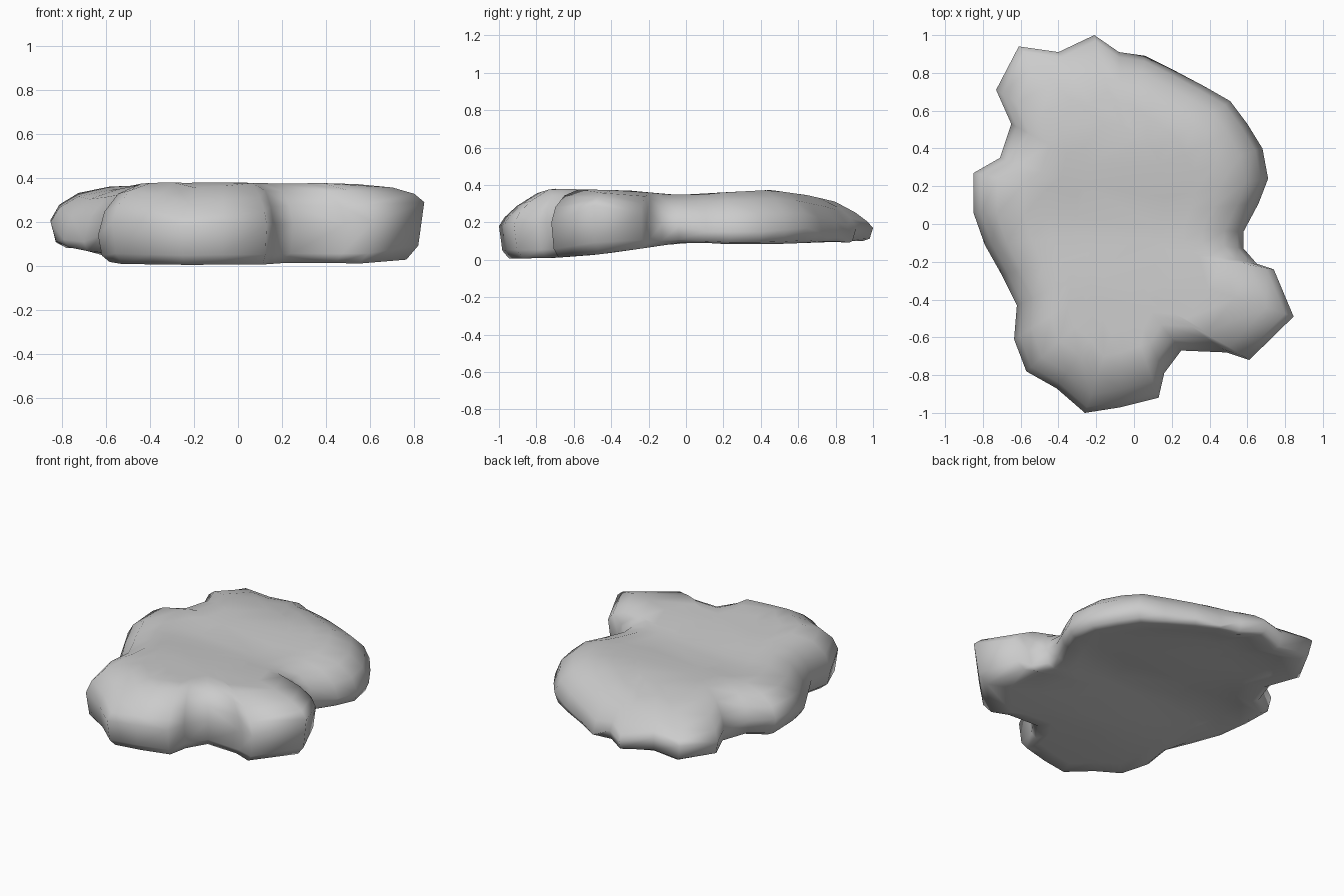
import bpy, bmesh

if "Cube" in bpy.data.objects:
    bpy.data.objects.remove(bpy.data.objects["Cube"])

# Slab outline seen from above, clockwise from the back tip: x, y
OUTLINE = [(-.21, 1), (-.08, .91), (.06, .89), (.2, .82), (.37, .73), (.51, .65), (.6, .53),
           (.68, .4), (.71, .24), (.66, .11), (.58, -.04), (.58, -.13), (.65, -.21),
           (.74, -.24), (.845, -.49), (.61, -.72), (.49, -.68), (.25, -.67), (.16, -.79),
           (.13, -.92), (-.07, -.97), (-.26, -1), (-.41, -.87), (-.57, -.78), (-.635, -.61),
           (-.62, -.43), (-.7, -.27), (-.79, -.11), (-.85, .06), (-.85, .27), (-.71, .35),
           (-.65, .53), (-.73, .71), (-.61, .94), (-.4, .91)]
# Outline points whose rim height differs from the default
RIM = {0: .17, 1: .17, 2: .1, 3: .13, 4: .14, 5: .17, 6: .16, 7: .15, 8: .15, 9: .15, 10: .18,
       13: .25, 14: .29, 15: .2, 16: .19, 21: .18, 23: .2, 24: .14, 25: .14, 26: .11, 27: .12,
       28: .2, 29: .21, 33: .22, 34: .21}
TOP = [(-1, .27), (-.86, .335), (-.72, .38), (-.3, .37), (-.1, .35), (.05, .345),
       (.2, .36), (.45, .373), (.65, .345), (.8, .31), (.93, .265), (1, .23)]
BOTTOM = [(-1, .005), (-.7, .01), (-.5, .025), (-.2, .06), (0, .085), (.2, .07), (.45, .07), (1, .09)]


def lerp_table(table, v):
    for (a, p), (b, q) in zip(table, table[1:]):
        if v <= b:
            return p + (q - p) * max(0, v - a) / (b - a)
    return table[-1][1]


def top_height(x, y, t):
    return lerp_table(TOP, y)


def bottom_height(x, y, t):
    # the underside is slightly hollow towards the back
    return lerp_table(BOTTOM, y) + .05 * min(1, t / .35) * max(0, min(1, (y + .4) / .5))


bm = bmesh.new()
rim = [bm.verts.new((x, y, RIM.get(i, .19))) for i, (x, y) in enumerate(OUTLINE)]


def shell(steps, height):
    """Loft rings from the rim inward, then cap."""
    prev, n = rim, len(rim)
    for t, w in steps:
        ring = []
        for v in rim:
            x = v.co.x + (-.06 - v.co.x) * t
            y = v.co.y * (1 - t * .6)
            ring.append(bm.verts.new((x, y, v.co.z + (height(x, y, t) - v.co.z) * w)))
        for i in range(n):
            j = (i + 1) % n
            bm.faces.new((prev[i], prev[j], ring[j], ring[i]))
        prev = ring
    bm.faces.new(prev)


# Rounded upper side and flatter underside
shell([(.05, .45), (.16, .8), (.34, 1), (.5, 1), (.7, 1)], top_height)
shell([(.03, .75), (.09, 1), (.25, 1), (.45, 1), (.7, 1)], bottom_height)
bmesh.ops.recalc_face_normals(bm, faces=bm.faces)
bmesh.ops.triangulate(bm, faces=[f for f in bm.faces if len(f.verts) > 4])

mesh = bpy.data.meshes.new("rock_slab")
bm.to_mesh(mesh)
bm.free()
slab = bpy.data.objects.new("rock_slab", mesh)
bpy.context.collection.objects.link(slab)
bpy.context.view_layer.objects.active = slab
slab.select_set(True)
bpy.ops.object.shade_smooth()
